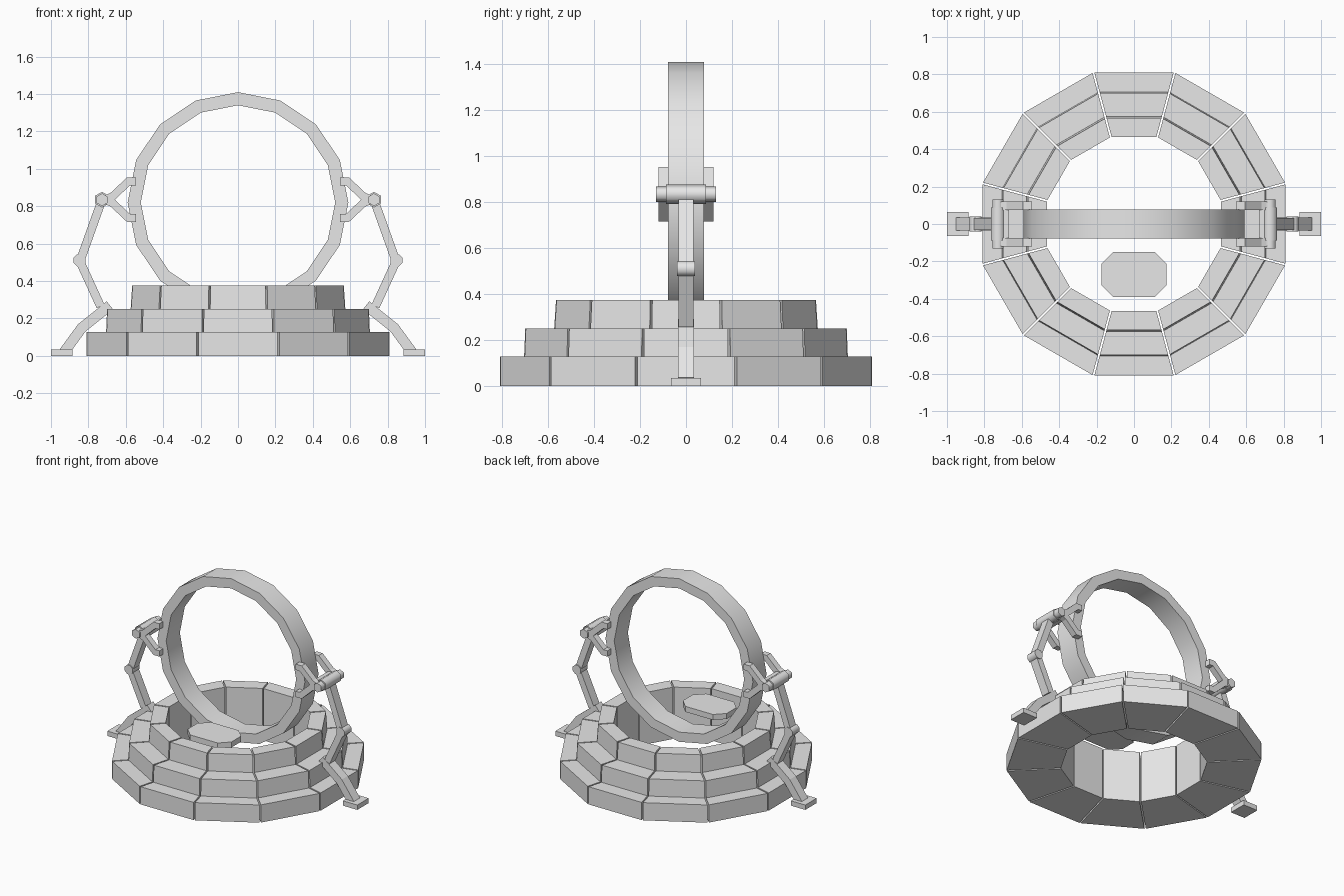
import bpy
import bmesh
import math
from mathutils import Vector

cube = bpy.data.objects.get("Cube")
if cube:
    bpy.data.objects.remove(cube, do_unlink=True)

stone = bpy.data.materials.new("light_grey")
stone.use_nodes = True
GREY = (0.8, 0.8, 0.8, 1.0)
stone.diffuse_color = GREY
stone.node_tree.nodes["Principled BSDF"].inputs["Base Color"].default_value = GREY


def loft(name, loops, closed=False, smooth=None):
    """Skin equal-length loops of points; cap the ends unless closed."""
    bm = bmesh.new()
    rows = [[bm.verts.new(p) for p in loop] for loop in loops]
    pairs = list(zip(rows, rows[1:]))
    if closed:
        pairs.append((rows[-1], rows[0]))
    else:
        bm.faces.new(rows[0])
        bm.faces.new(rows[-1])
    n = len(rows[0])
    for a, b in pairs:
        for i in range(n):
            j = (i + 1) % n
            bm.faces.new((a[i], a[j], b[j], b[i]))
    bmesh.ops.recalc_face_normals(bm, faces=bm.faces)
    mesh = bpy.data.meshes.new(name)
    bm.to_mesh(mesh)
    bm.free()
    mesh.materials.append(stone)
    obj = bpy.data.objects.new(name, mesh)
    bpy.context.collection.objects.link(obj)
    if smooth:
        bpy.ops.object.select_all(action='DESELECT')
        obj.select_set(True)
        bpy.context.view_layer.objects.active = obj
        bpy.ops.object.shade_smooth_by_angle(angle=math.radians(smooth))
    return obj


def prism(name, outline, y0, y1, smooth=None):
    """Extrude an outline of (x, z) points along y."""
    return loft(name, [[(x, y, z) for x, z in outline] for y in (y0, y1)], smooth=smooth)


def polygon(x, z, r, n, start=90):
    angles = [math.radians(start + 360 * i / n) for i in range(n)]
    return [(x + r * math.cos(a), z + r * math.sin(a)) for a in angles]


def stroke(path, width):
    """Outline of a bar following a path, with mitred bends."""
    pts = [Vector(p) for p in path]
    dirs = [(b - a).normalized() for a, b in zip(pts, pts[1:])]
    left, right = [], []
    for i, p in enumerate(pts):
        d0, d1 = dirs[max(i - 1, 0)], dirs[min(i, len(dirs) - 1)]
        t = (d0 + d1).normalized()
        off = Vector((-t.y, t.x)) * (width / 2 / t.dot(d0))
        left.append(p + off)
        right.append(p - off)
    return [tuple(p) for p in left + right[::-1]]


# Stepped base: twelve wedge blocks with narrow joints
STEPS = [(0.465, 0), (0.81, 0), (0.81, 0.128), (0.705, 0.128),
         (0.7, 0.25), (0.574, 0.25), (0.566, 0.375), (0.465, 0.375)]
JOINT = 0.005
for k in range(12):
    a = math.radians(30 * k)
    out = Vector((math.cos(a), math.sin(a), 0))
    side = Vector((-math.sin(a), math.cos(a), 0))
    ends = []
    for s in (-1, 1):
        ends.append([out * r + side * s * (r * math.tan(math.radians(15)) - JOINT)
                     + Vector((0, 0, z)) for r, z in STEPS])
    loft(f"step_block_{k + 1}", ends)

# Upright sixteen-sided ring
RING_Z = 0.82
sections = []
for k in range(16):
    a = math.tau * k / 16
    sections.append([(r * math.cos(a), y, RING_Z + r * math.sin(a))
                     for r, y in ((0.52, -0.078), (0.59, -0.078), (0.59, 0.078), (0.52, 0.078))])
loft("ring", sections, closed=True, smooth=30)

# Octagonal floating platform in front of the ring
w, d, c = 0.175, 0.12, 0.065
octagon = [(w, d - c), (w - c, d), (c - w, d), (-w, d - c),
           (-w, c - d), (c - w, -d), (w - c, -d), (w, c - d)]
loft("platform", [[(x, y - 0.27, z) for x, y in octagon] for z in (0.33, 0.37)])

# Jointed support arm, bracket and foot on each side
HINGE_X, HINGE_Z = 0.727, 0.835
for label, s in (("left", 1), ("right", -1)):

    def part(name, outline, y0, y1, smooth=None):
        prism(f"{label}_{name}", [(s * x, z) for x, z in outline], y0, y1, smooth)

    part("foot", [(0.885, 0), (1.0, 0), (1.0, 0.035), (0.885, 0.035)], -0.065, 0.065)
    part("lower_leg", stroke([(0.93, 0.02), (0.835, 0.15), (0.685, 0.27)], 0.055), -0.035, 0.035)
    part("middle_leg", stroke([(0.735, 0.265), (0.845, 0.505)], 0.046), -0.033, 0.033)
    part("upper_leg", stroke([(0.845, 0.505), (HINGE_X, HINGE_Z)], 0.046), -0.033, 0.033)
    part("knee_joint", polygon(0.847, 0.51, 0.035, 8, 22.5), -0.04, 0.04, 50)
    part("hinge_barrel", polygon(HINGE_X, HINGE_Z, 0.042, 6), -0.088, 0.088, 65)
    part("hinge_pin", polygon(HINGE_X, HINGE_Z, 0.034, 6), -0.13, 0.13, 65)
    part("bracket_web", stroke([(HINGE_X, HINGE_Z), (0.668, HINGE_Z)], 0.05), -0.115, 0.115)

    # Fork prongs gripping both faces of the ring, above and below the hinge
    for v, height in ((1, "upper"), (-1, "lower")):
        prong = stroke([(0.715, HINGE_Z), (0.67, HINGE_Z + v * 0.018),
                        (0.585, HINGE_Z + v * 0.098), (0.545, HINGE_Z + v * 0.098)], 0.042)
        for y, face in ((-0.098, "front"), (0.098, "back")):
            part(f"{height}_{face}_prong", prong, y - 0.022, y + 0.022)
